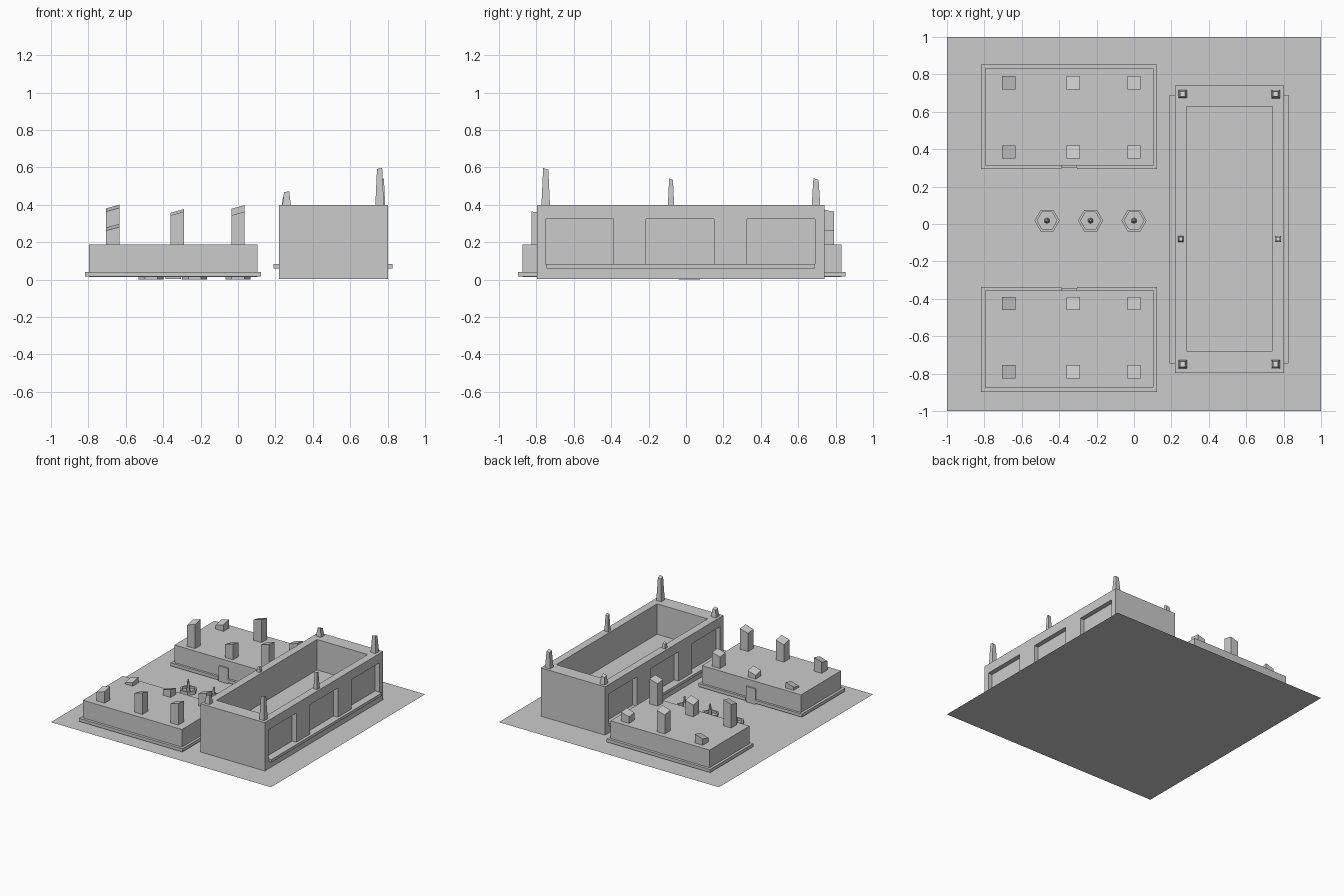
import bpy, bmesh, math
from mathutils import Matrix, Vector

if "Cube" in bpy.data.objects:
    bpy.data.objects.remove(bpy.data.objects["Cube"])


def finish(bm, name):
    bmesh.ops.recalc_face_normals(bm, faces=bm.faces[:])
    me = bpy.data.meshes.new(name)
    bm.to_mesh(me)
    bm.free()
    ob = bpy.data.objects.new(name, me)
    bpy.context.collection.objects.link(ob)
    return ob


def add_box(bm, x0, x1, y0, y1, z0, z1, taper=1.0, slope=(0, 0)):
    """Box with optional narrowed and slanted top."""
    vs = bmesh.ops.create_cube(bm, size=1)["verts"]
    cx, cy = (x0 + x1) / 2, (y0 + y1) / 2
    for v in vs:
        top = v.co.z > 0
        k = taper if top else 1
        dx, dy = v.co.x * (x1 - x0) * k, v.co.y * (y1 - y0) * k
        z = z1 + dx * slope[0] + dy * slope[1] if top else z0
        v.co = Vector((cx + dx, cy + dy, z))


def box(name, *args, **kw):
    bm = bmesh.new()
    add_box(bm, *args, **kw)
    return finish(bm, name)


# Ground sheet
bm = bmesh.new()
bmesh.ops.create_grid(bm, x_segments=1, y_segments=1, size=1)
finish(bm, "ground_sheet")

# Two low halls, each with plinth, doorway and roof blocks
columns = [(-0.67, (0.28, 0.24)), (-0.325, (0.28, -0.2)), (0.0, (0.28, -0.1))]
halls = [
    # name, y of door side, y of far side, direction, rows: (y, block top heights)
    ("south", -0.355, -0.875, -1, [(-0.79, (0.28, 0.347, 0.35)),
                                   (-0.425, (0.215, 0.235, 0.295))]),
    ("north", 0.313, 0.832, 1, [(0.385, (0.382, 0.30, 0.385)),
                                (0.755, (0.24, 0.36, 0.255))]),
]
for name, near, far, d, rows in halls:
    box(name + "_hall", -0.797, 0.103, *sorted((near, far)), 0.015, 0.187)
    bm = bmesh.new()
    add_box(bm, -0.818, 0.123, *sorted((near, far + d * 0.022)), 0.016, 0.042)
    front = sorted((near + d * 0.01, near - d * 0.018))
    add_box(bm, -0.818, -0.388, *front, 0.016, 0.042)
    add_box(bm, -0.304, 0.123, *front, 0.016, 0.042)
    finish(bm, name + "_plinth")
    box(name + "_doorway", -0.388, -0.304,
        *sorted((near + d * 0.02, near - d * 0.01)), 0.003, 0.13)
    for ry, heights in rows:
        for (cx, slope), h in zip(columns, heights):
            box(name + "_roof_block", cx - 0.036, cx + 0.036,
                ry - 0.036, ry + 0.036, 0.18, h, slope=slope)

# Three hexagonal basins with a central spike
for cx in (-0.465, -0.232, 0.0):
    bm = bmesh.new()
    rings = []
    for r, z in ((0.067, 0.002), (0.067, 0.03), (0.053, 0.03), (0.053, 0.012)):
        rings.append([bm.verts.new((cx + r * math.cos(i * math.pi / 3),
                                    0.018 + r * math.sin(i * math.pi / 3), z))
                      for i in range(6)])
    for a, b in zip(rings, rings[1:]):
        for i in range(6):
            j = (i + 1) % 6
            bm.faces.new((a[i], a[j], b[j], b[i]))
    bm.faces.new(rings[-1])
    finish(bm, "hexagonal_basin")
    bm = bmesh.new()
    bmesh.ops.create_cone(bm, cap_ends=True, segments=6, radius1=0.016,
                          radius2=0.006, depth=0.095,
                          matrix=Matrix.Translation((cx, 0.018, 0.058)))
    finish(bm, "basin_spike")

# Main hall: open sunken roof and three recessed bays on each long side
hall = box("main_hall", 0.218, 0.802, -0.797, 0.74, 0.003, 0.4)
bm = bmesh.new()
add_box(bm, 0.28, 0.74, -0.68, 0.627, 0.15, 0.5)
for y0 in (-0.752, -0.213, 0.326):
    for x0, x1 in ((0.1, 0.256), (0.764, 0.9)):
        add_box(bm, x0, x1, y0, y0 + 0.364, 0.083, 0.323)
cutter = finish(bm, "recess_cutter")
mod = hall.modifiers.new("recesses", "BOOLEAN")
mod.operation = "DIFFERENCE"
mod.solver = "EXACT"
mod.object = cutter
bpy.context.view_layer.objects.active = hall
bpy.ops.object.modifier_apply(modifier=mod.name)
bpy.data.objects.remove(cutter)

# Sills along the bays
box("left_sill", 0.19, 0.23, -0.745, 0.69, 0.06, 0.083)
box("right_sill", 0.79, 0.825, -0.745, 0.69, 0.06, 0.083)

# Tapered pinnacles on the rim
for cx, cy, w, top in ((0.26, -0.75, 0.046, 0.465), (0.26, 0.695, 0.046, 0.465),
                       (0.25, -0.08, 0.032, 0.44), (0.757, -0.75, 0.046, 0.59),
                       (0.757, 0.695, 0.046, 0.535), (0.77, -0.08, 0.034, 0.535)):
    box("rim_pinnacle", cx - w / 2, cx + w / 2, cy - w / 2, cy + w / 2,
        0.395, top, taper=0.6, slope=(0.2, -0.35))
